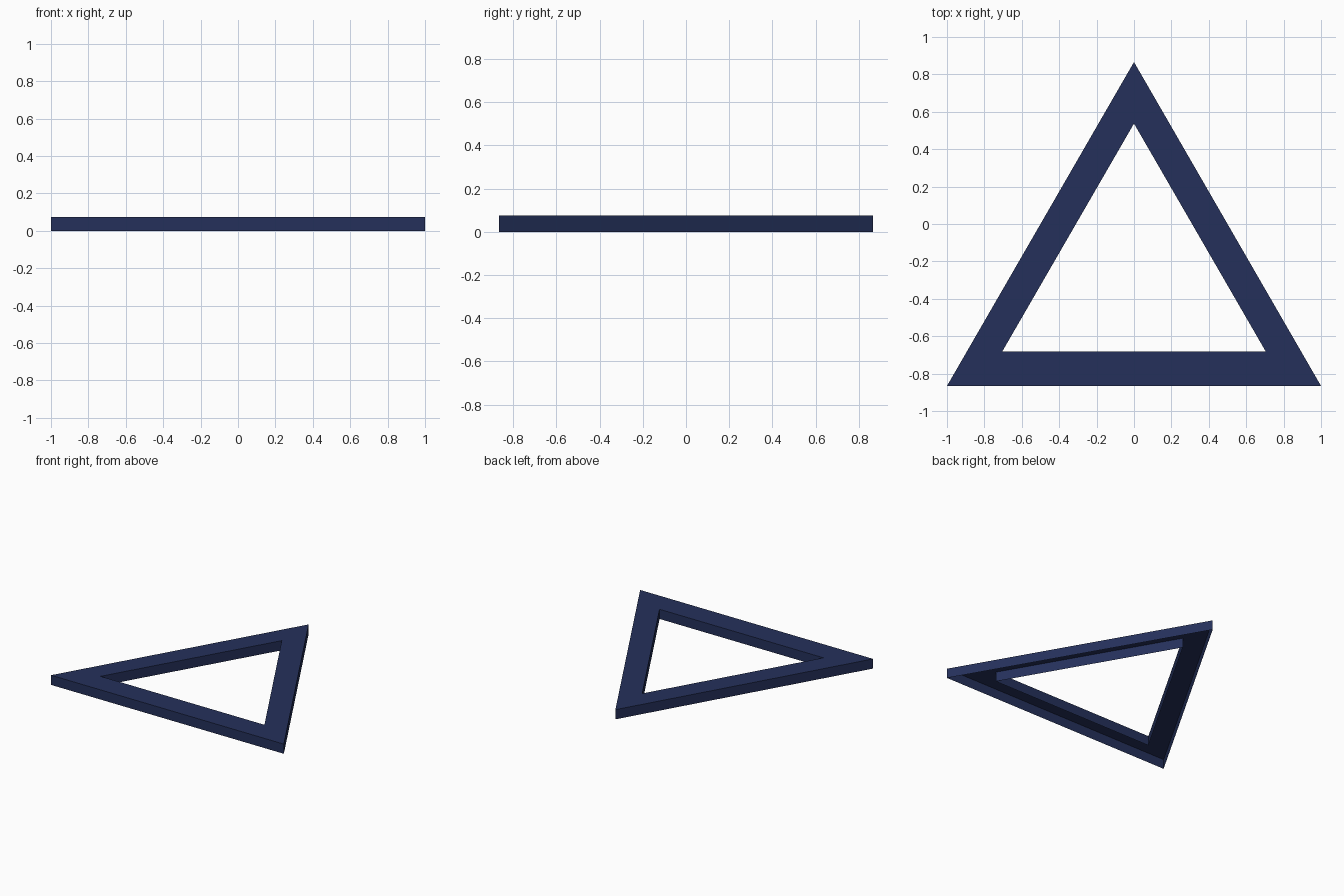
import bpy, bmesh

if "Cube" in bpy.data.objects:
    bpy.data.objects.remove(bpy.data.objects["Cube"])

HEIGHT = 0.075
OUTER = [(-1, -0.866), (1, -0.866), (0, 0.866)]
INNER = [(-0.704, -0.681), (0.704, -0.681), (0, 0.537)]

navy = bpy.data.materials.new("navy blue")
navy.diffuse_color = (0.018, 0.030, 0.105, 1)
navy.use_nodes = True
navy.node_tree.nodes["Principled BSDF"].inputs["Base Color"].default_value = navy.diffuse_color


def ring(bm, points, z):
    return [bm.verts.new((x, y, z)) for x, y in points]


# Open-bottomed triangular channel: top band with outer and inner skirts
bm = bmesh.new()
loops = [ring(bm, OUTER, 0), ring(bm, OUTER, HEIGHT),
         ring(bm, INNER, HEIGHT), ring(bm, INNER, 0)]
for a, b in zip(loops, loops[1:]):
    for i in range(3):
        j = (i + 1) % 3
        bm.faces.new((a[i], a[j], b[j], b[i]))

mesh = bpy.data.meshes.new("triangle_frame")
bm.to_mesh(mesh)
bm.free()
mesh.materials.append(navy)
frame = bpy.data.objects.new("triangle_frame", mesh)
bpy.context.collection.objects.link(frame)
